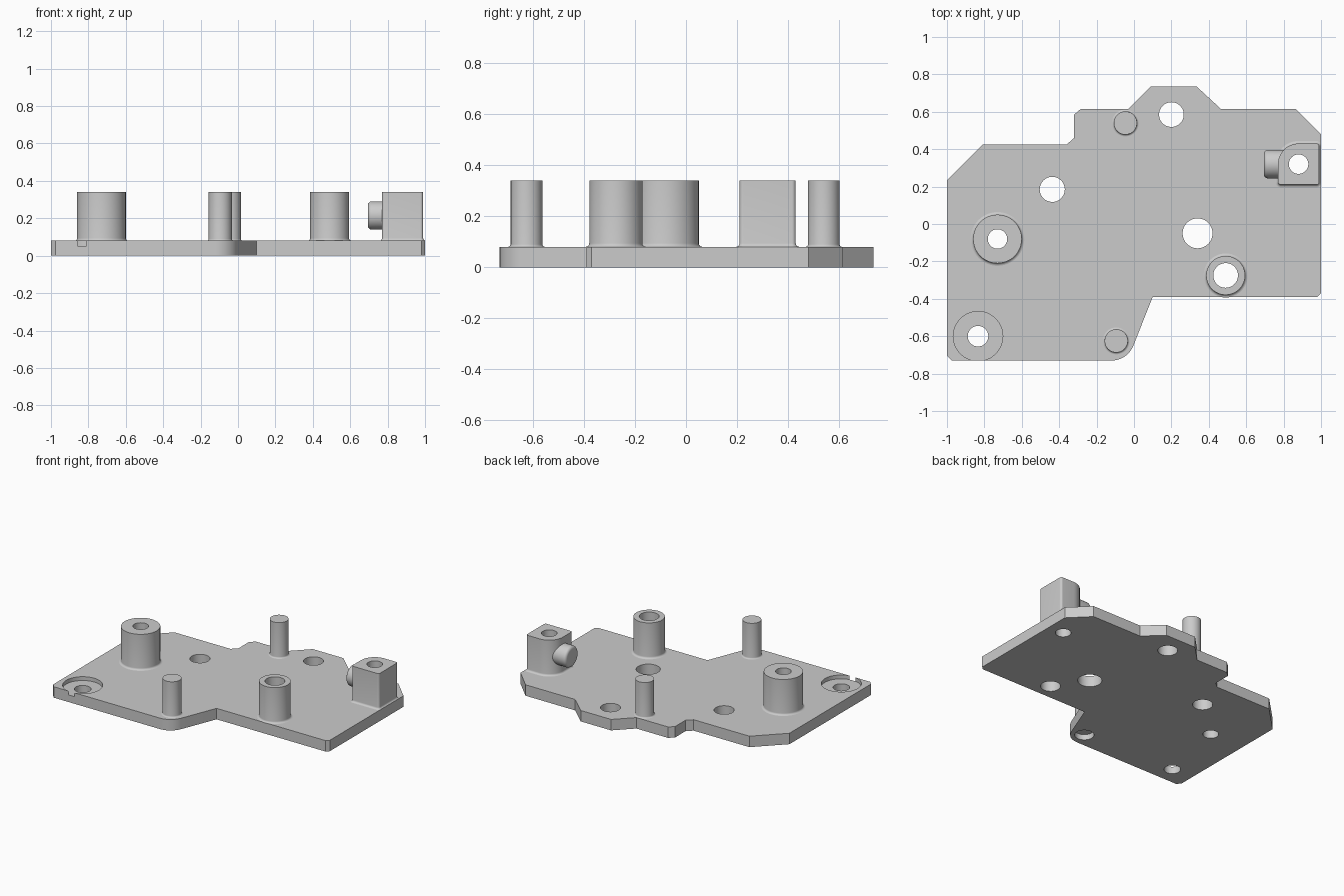
import bpy, bmesh
from math import pi, sin, cos, atan2, radians
from mathutils import Matrix, Vector

old = bpy.data.objects.get("Cube")
if old:
    bpy.data.objects.remove(old, do_unlink=True)

THICK, TOP = 0.08, 0.34

grey = bpy.data.materials.new("light grey metal")
grey.use_nodes = True
COLOUR = (0.6, 0.6, 0.6, 1)
grey.diffuse_color = COLOUR
grey.node_tree.nodes["Principled BSDF"].inputs["Base Color"].default_value = COLOUR


def arc(cx, cy, r, start, end, n):
    """Points along an arc, angles in degrees."""
    steps = [radians(start + (end - start) * i / n) for i in range(n + 1)]
    return [(cx + r * cos(a), cy + r * sin(a)) for a in steps]


def circle(cx, cy, r, n=48):
    return arc(cx, cy, r, 0, 360, n)[:-1]


def loft(name, rings, matrix=Matrix()):
    """Join matching outlines, given as (points, z), into a capped solid."""
    bm = bmesh.new()
    loops = [[bm.verts.new(matrix @ Vector((x, y, z))) for x, y in pts] for pts, z in rings]
    for low, high in zip(loops, loops[1:]):
        for i in range(len(low)):
            j = (i + 1) % len(low)
            bm.faces.new((low[i], low[j], high[j], high[i]))
    bm.faces.new(loops[0][::-1])
    bm.faces.new(loops[-1])
    bmesh.ops.recalc_face_normals(bm, faces=bm.faces)
    mesh = bpy.data.meshes.new(name)
    bm.to_mesh(mesh)
    bm.free()
    mesh.materials.append(grey)
    obj = bpy.data.objects.new(name, mesh)
    bpy.context.collection.objects.link(obj)
    return obj


def select(obj):
    bpy.ops.object.select_all(action='DESELECT')
    obj.select_set(True)
    bpy.context.view_layer.objects.active = obj


def drill(obj, x, y, r, low=-0.1, high=0.5):
    """Cut a round hole between two heights."""
    cutter = loft("drill", [(circle(x, y, r), low), (circle(x, y, r), high)])
    mod = obj.modifiers.new("hole", 'BOOLEAN')
    mod.operation, mod.solver, mod.object = 'DIFFERENCE', 'EXACT', cutter
    select(obj)
    bpy.ops.object.modifier_apply(modifier=mod.name)
    bpy.data.objects.remove(cutter, do_unlink=True)


def smooth(obj):
    select(obj)
    bpy.ops.object.shade_smooth_by_angle(angle=radians(32))


def upright(name, outline, fillet):
    """Post standing on the plate, flaring into a small fillet at its foot."""
    rings = []
    for i in range(5):
        a = i / 4 * pi / 2
        rings.append((outline(fillet * (1 - sin(a))), THICK + fillet * (1 - cos(a))))
    rings.append((outline(0), TOP))
    return loft(name, rings)


# Base plate: outline with clipped corners and one rounded corner
outline = [(-1, 0.235), (-1, -0.705), (-0.975, -0.73)]
outline += arc(-0.12, -0.605, 0.125, -90, -22, 10)
outline += [(0.1, -0.39), (0.98, -0.39), (1, -0.37), (1, 0.48), (0.865, 0.615),
            (0.465, 0.615), (0.335, 0.735), (0.09, 0.735), (-0.03, 0.615),
            (-0.285, 0.615), (-0.32, 0.585), (-0.32, 0.46), (-0.36, 0.425), (-0.81, 0.425)]
plate = loft("base_plate", [(outline, 0), (outline, THICK)])

# Through holes, the counterbore that breaks the front edge, and a blind hole below
bosses = {"large_boss": (-0.73, -0.08, 0.13, 0.052), "small_boss": (0.49, -0.275, 0.104, 0.066)}
block_hole = (0.88, 0.32, 0.052)
for hole in [(0.2, 0.585, 0.066), (-0.437, 0.185, 0.067), (0.34, -0.05, 0.08),
             (-0.834, -0.6, 0.055), block_hole]:
    drill(plate, *hole)
for x, y, r, bore in bosses.values():
    drill(plate, x, y, bore)
drill(plate, -0.834, -0.6, 0.1325, 0.052, 0.2)
drill(plate, -0.095, -0.625, 0.064, -0.1, 0.04)
smooth(plate)

# Hollow bosses
for name, (x, y, r, bore) in bosses.items():
    boss = upright(name, lambda d: circle(x, y, r + d), 0.014)
    drill(boss, x, y, bore)
    smooth(boss)

# Solid pins
for name, x, y in [("back_pin", -0.046, 0.54), ("front_pin", -0.095, -0.625)]:
    smooth(upright(name, lambda d: circle(x, y, 0.062 + d), 0.01))


# Corner block with one generously rounded corner
def block_outline(d):
    pts = []
    for cx, cy, r, start in [(0.975, 0.225, 0.015, -90), (0.975, 0.415, 0.015, 0),
                             (0.88, 0.32, 0.11, 90), (0.785, 0.225, 0.015, 180)]:
        pts += arc(cx, cy, r + d, start, start + 90, 12)
    return [(min(x, 1), y) for x, y in pts]


block = upright("corner_block", block_outline, 0.014)
drill(block, *block_hole)
smooth(block)

# Side stub on the block, with a rounded outer rim
turn = Matrix.Translation((0.80, 0.32, 0.215)) @ Matrix.Rotation(-pi / 2, 4, 'Y')
rings = [(circle(0, 0, 0.076), 0)]
for i in range(5):
    a = i / 4 * pi / 2
    rings.append((circle(0, 0, 0.056 + 0.02 * cos(a)), 0.085 + 0.02 * sin(a)))
smooth(loft("side_stub", rings, turn))
